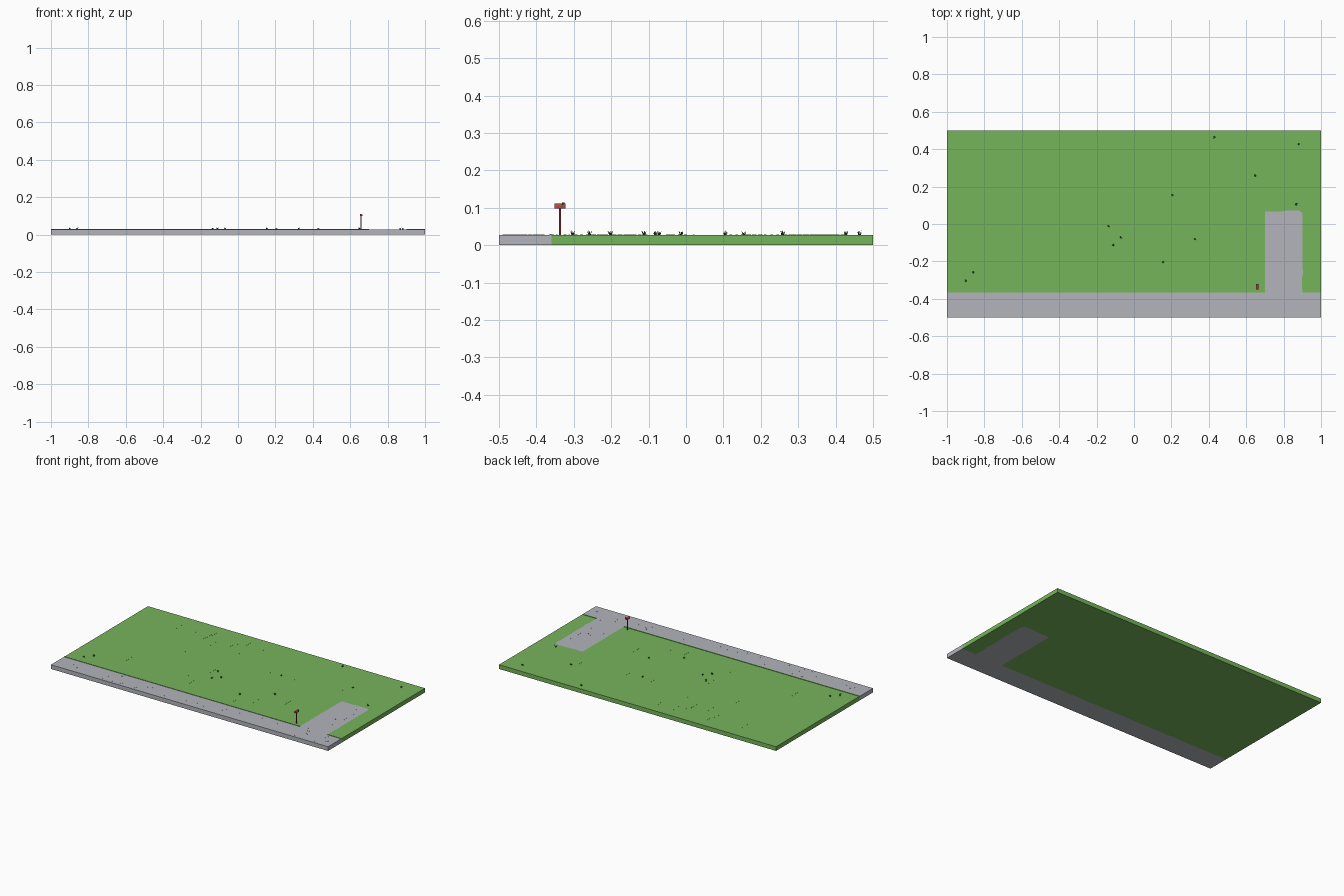
import bpy, bmesh, math, random
from mathutils import Matrix, Vector

if "Cube" in bpy.data.objects:
    bpy.data.objects.remove(bpy.data.objects["Cube"])

random.seed(4)
TOP = 0.0275


def material(name, rgb):
    m = bpy.data.materials.new(name)
    m.diffuse_color = (*rgb, 1)
    m.use_nodes = True
    m.node_tree.nodes["Principled BSDF"].inputs["Base Color"].default_value = m.diffuse_color
    return m


GRASS = material("grass green", (0.18, 0.46, 0.105))
STONE = material("pavement grey", (0.45, 0.46, 0.50))
TUFT = material("dark green", (0.035, 0.12, 0.03))
RED = material("mailbox red", (0.50, 0.06, 0.05))
POST = material("post dark red", (0.23, 0.025, 0.025))


def finish(name, bm, mat):
    bmesh.ops.recalc_face_normals(bm, faces=bm.faces)
    me = bpy.data.meshes.new(name)
    bm.to_mesh(me)
    bm.free()
    me.materials.append(mat)
    ob = bpy.data.objects.new(name, me)
    bpy.context.collection.objects.link(ob)
    return ob


def slab(name, outline, z0, z1, mat):
    bm = bmesh.new()
    face = bm.faces.new([bm.verts.new((x, y, z0)) for x, y in outline])
    up = bmesh.ops.extrude_face_region(bm, geom=[face])["geom"]
    bmesh.ops.translate(bm, vec=(0, 0, z1 - z0),
                        verts=[v for v in up if isinstance(v, bmesh.types.BMVert)])
    return finish(name, bm, mat)


def add_box(bm, c, s):
    bmesh.ops.create_cube(bm, size=1, matrix=Matrix.Translation(c) @ Matrix.Diagonal((*s, 1)))


# Lawn and pavement meet along the kerb and the driveway outline
K = -0.36
drive = [(0.70, K), (0.70, 0.067), (0.79, 0.067), (0.81, 0.071), (0.885, 0.071),
         (0.895, 0.062), (0.90, 0.05), (0.90, -0.23), (0.905, -0.26),
         (0.897, -0.29), (0.90, K)]
slab("lawn", [(-1, K)] + drive + [(1, K), (1, 0.5), (-1, 0.5)], 0, TOP, GRASS)
slab("pavement", [(-1, -0.5), (1, -0.5), (1, K)] + drive[::-1] + [(-1, K)], 0, TOP, STONE)

# Low grass lip along the kerb
bm = bmesh.new()
for x0, x1 in ((-1, 0.70), (0.90, 1)):
    add_box(bm, ((x0 + x1) / 2, K - 0.002, TOP), (x1 - x0, 0.006, 0.005))
finish("lawn_lip", bm, GRASS)

# Loose pebbles on the pavement and driveway
bm = bmesh.new()
for i in range(110):
    if i < 85:
        p = (random.uniform(-0.98, 0.98), random.uniform(-0.49, -0.38), TOP)
    else:
        p = (random.uniform(0.72, 0.88), random.uniform(-0.36, 0.05), TOP)
    add_box(bm, p, (0.004, 0.004, 0.0016))
finish("pebbles", bm, STONE)

# Faint ridges in the lawn
bm = bmesh.new()
for i in range(22):
    x, y = random.uniform(-0.95, 0.64), random.uniform(-0.3, 0.44)
    for j in range(4):
        add_box(bm, (x, y + j * 0.016, TOP), (0.002, 0.007, 0.0016))
finish("lawn_ridges", bm, GRASS)

# Tufts of leaning blades
tufts = [(-0.90, -0.303), (-0.86, -0.258), (-0.135, -0.013), (-0.11, -0.112),
         (-0.07, -0.072), (0.155, -0.202), (0.325, -0.082), (0.205, 0.155),
         (0.43, 0.464), (0.648, 0.258), (0.867, 0.105), (0.88, 0.427)]
bm = bmesh.new()
for x, y in tufts:
    for k in range(9):
        a = k * math.tau / 9 + random.uniform(-0.2, 0.2)
        out = Vector((math.cos(a), math.sin(a), 0))
        side = Vector((-out.y, out.x, 0)) * 0.0018
        foot = Vector((x, y, TOP - 0.001)) + out * 0.003
        tip = foot + out * random.uniform(0.001, 0.005) + Vector((0, 0, random.uniform(0.009, 0.013)))
        base = [bm.verts.new(p) for p in (foot + side, foot - side, foot - out * 0.002)]
        peak = bm.verts.new(tip)
        bm.faces.new(base)
        for i in range(3):
            bm.faces.new((base[i], base[(i + 1) % 3], peak))
finish("grass_tufts", bm, TUFT)

# Mailbox: post, round-topped box along y, flag
MX, MY = 0.658, -0.337
bm = bmesh.new()
add_box(bm, (MX, MY, 0.0625), (0.005, 0.005, 0.075))
finish("mailbox_post", bm, POST)

prof = [(-0.007, 0.098), (0.007, 0.098)] + [
    (0.007 * math.cos(t * math.pi / 6), 0.104 + 0.007 * math.sin(t * math.pi / 6)) for t in range(7)]
bm = bmesh.new()
face = bm.faces.new([bm.verts.new((MX + x, MY - 0.014, z)) for x, z in prof])
ext = bmesh.ops.extrude_face_region(bm, geom=[face])["geom"]
bmesh.ops.translate(bm, vec=(0, 0.029, 0),
                    verts=[v for v in ext if isinstance(v, bmesh.types.BMVert)])
finish("mailbox_box", bm, RED)

bm = bmesh.new()
add_box(bm, (MX + 0.0075, MY + 0.007, 0.108), (0.0015, 0.003, 0.011))
add_box(bm, (MX + 0.0075, MY + 0.009, 0.1115), (0.0015, 0.007, 0.004))
finish("mailbox_flag", bm, TUFT)
